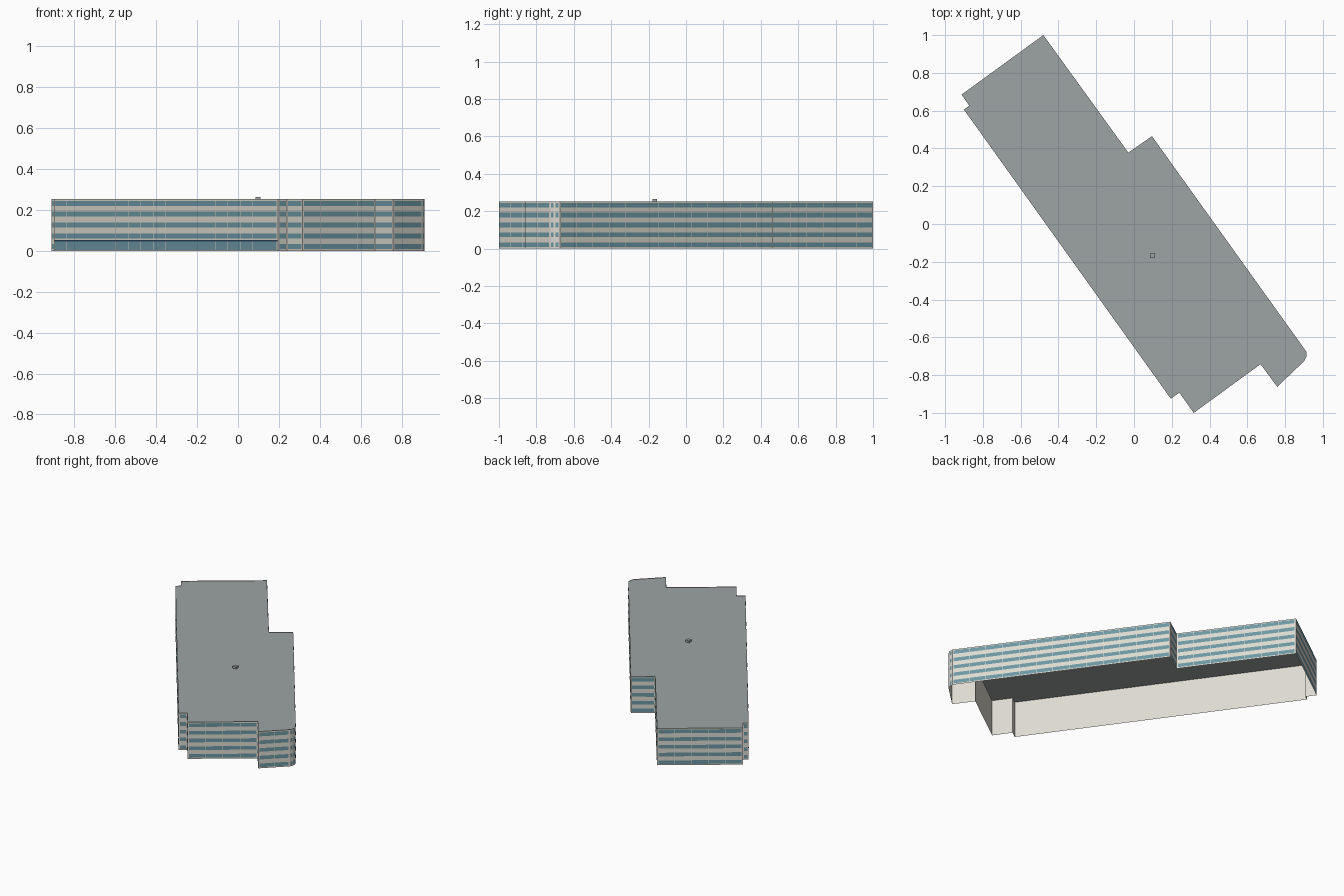
import bpy, bmesh
from mathutils import Vector

if "Cube" in bpy.data.objects:
    bpy.data.objects.remove(bpy.data.objects["Cube"])

# Building footprint, counter-clockwise
OUTLINE = [(-0.48, 1.0), (-0.913, 0.685), (-0.872, 0.627), (-0.90, 0.605),
           (0.195, -0.925), (0.24, -0.893), (0.316, -1.0), (0.67, -0.742),
           (0.758, -0.862), (0.902, -0.725), (0.912, -0.705), (0.912, -0.675),
           (0.095, 0.465), (-0.03, 0.378)]
ROOF_Z, TOP_Z = 0.25, 0.253
LONG_FRONT = 3          # index of the long street facade
FLOORS, FLOOR_H = 5, 0.053


def material(name, rgb):
    m = bpy.data.materials.new(name)
    m.diffuse_color = (*rgb, 1)
    m.use_nodes = True
    m.node_tree.nodes["Principled BSDF"].inputs["Base Color"].default_value = m.diffuse_color
    return m


cream = material("cream_wall", (0.72, 0.70, 0.63))
glass = material("blue_glass", (0.15, 0.31, 0.37))
grey = material("grey_roof", (0.34, 0.37, 0.37))
navy = material("dark_trim", (0.03, 0.05, 0.10))


def finish(bm, name, mat):
    mesh = bpy.data.meshes.new(name)
    bm.to_mesh(mesh)
    bm.free()
    mesh.materials.append(mat)
    obj = bpy.data.objects.new(name, mesh)
    bpy.context.collection.objects.link(obj)
    return obj


def panel(bm, edge, s0, s1, z0, z1, out=0.0):
    """Upright rectangle on a facade from distance s0 to s1, pushed outward."""
    p, d, n, _ = edge
    a, b = p + d * s0 + n * out, p + d * s1 + n * out
    bm.faces.new([bm.verts.new((v.x, v.y, z))
                  for v, z in ((a, z0), (b, z0), (b, z1), (a, z1))])


edges = []
for i, p in enumerate(OUTLINE):
    p, q = Vector(p), Vector(OUTLINE[(i + 1) % len(OUTLINE)])
    d = (q - p).normalized()
    edges.append((p, d, Vector((d.y, -d.x)), (q - p).length))

# Walls, open underneath
bm = bmesh.new()
for e in edges:
    panel(bm, e, 0, e[3], 0, TOP_Z)
bmesh.ops.remove_doubles(bm, verts=bm.verts, dist=1e-5)
finish(bm, "walls", cream)

# Roof slab just under the parapet edge
bm = bmesh.new()
bm.faces.new([bm.verts.new((x, y, ROOF_Z)) for x, y in OUTLINE])
finish(bm, "roof", grey)

# Window bands and mullions on every facade
bands, bars = bmesh.new(), bmesh.new()
for i, e in enumerate(edges):
    length = e[3]
    inset = min(0.008, length * 0.2)
    bays = max(1, round(length / 0.105))
    for f in range(FLOORS):
        z0 = 0.008 + f * FLOOR_H
        z1 = z0 + 0.025
        if f == 0 and i == LONG_FRONT:
            z0, z1 = 0.004, 0.047        # full-height ground floor glazing
        panel(bands, e, inset, length - inset, z0, z1, 0.0012)
        for k in range(1, bays):
            s = length * k / bays
            panel(bars, e, s - 0.0012, s + 0.0012, z0, z1, 0.002)
finish(bands, "window_bands", glass)
finish(bars, "mullions", cream)

# Dark strip above the ground floor of the long street facade
bm = bmesh.new()
panel(bm, edges[LONG_FRONT], 0.008, edges[LONG_FRONT][3], 0.047, 0.054, 0.002)
finish(bm, "shopfront_trim", navy)

# Small roof vent
bpy.ops.mesh.primitive_cube_add(size=1, location=(0.098, -0.167, 0.257))
vent = bpy.context.object
vent.name = "roof_vent"
vent.scale = (0.026, 0.026, 0.014)
vent.data.materials.append(grey)
